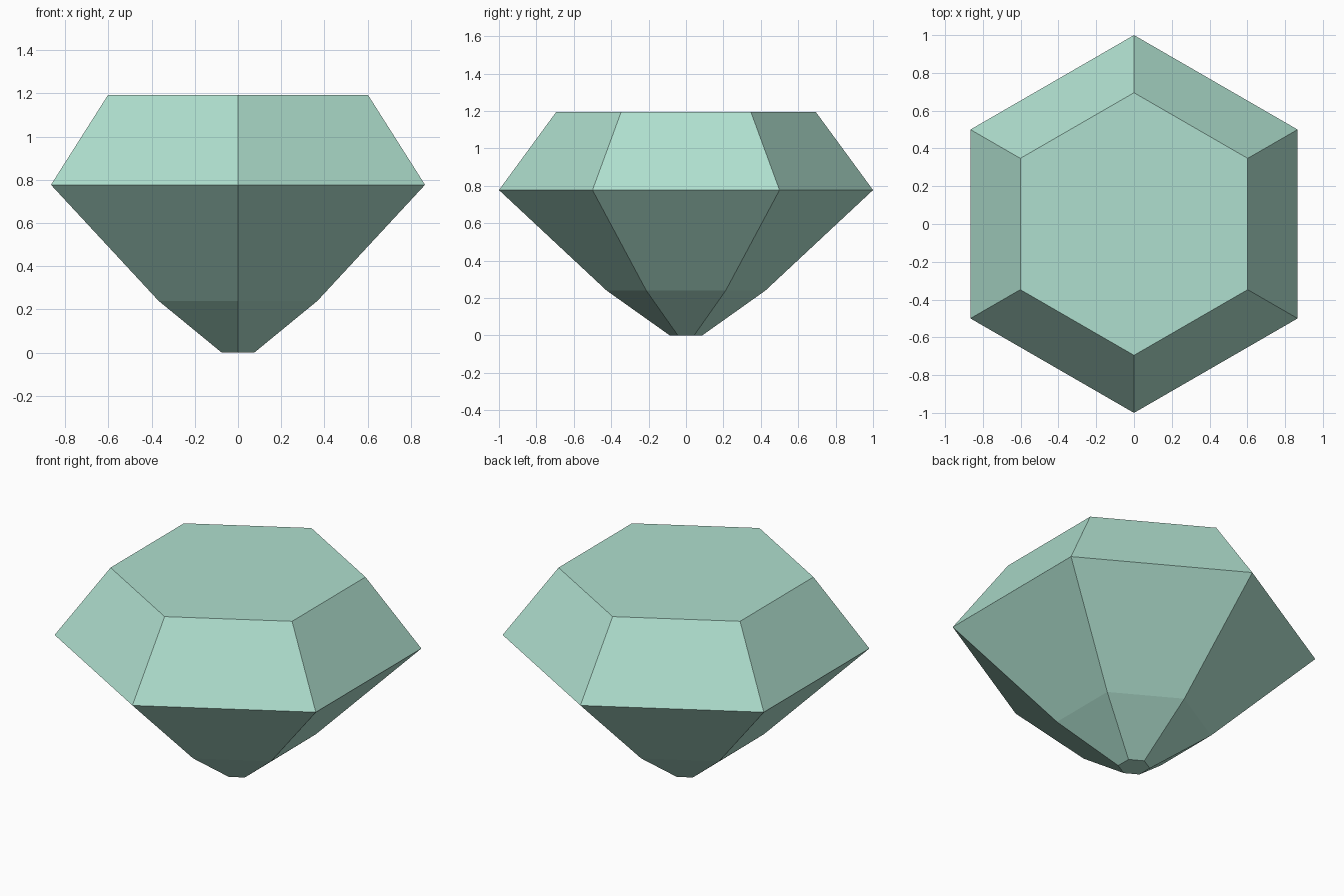
import bpy, bmesh, math

if "Cube" in bpy.data.objects:
    bpy.data.objects.remove(bpy.data.objects["Cube"])

SIDES = 6
# (radius, height) of each ring, from the bottom tip to the top table
PROFILE = [(0.087, 0.0), (0.425, 0.24), (1.0, 0.777), (0.695, 1.193)]

mint = bpy.data.materials.new("pale mint green")
mint.diffuse_color = (0.43, 0.74, 0.62, 1)
mint.use_nodes = True
mint.node_tree.nodes["Principled BSDF"].inputs["Base Color"].default_value = mint.diffuse_color

bm = bmesh.new()


def ring(radius, z):
    angles = [math.radians(90) + math.tau * k / SIDES for k in range(SIDES)]
    return [bm.verts.new((radius * math.cos(a), radius * math.sin(a), z)) for a in angles]


# Faceted sides between neighbouring rings
rings = [ring(r, z) for r, z in PROFILE]
for low, high in zip(rings, rings[1:]):
    for k in range(SIDES):
        n = (k + 1) % SIDES
        bm.faces.new((low[k], low[n], high[n], high[k]))

# Flat bottom tip and top table
bm.faces.new(rings[0][::-1])
bm.faces.new(rings[-1])
bmesh.ops.recalc_face_normals(bm, faces=bm.faces)

mesh = bpy.data.meshes.new("cut_gem")
bm.to_mesh(mesh)
bm.free()
mesh.materials.append(mint)
gem = bpy.data.objects.new("cut_gem", mesh)
bpy.context.collection.objects.link(gem)
